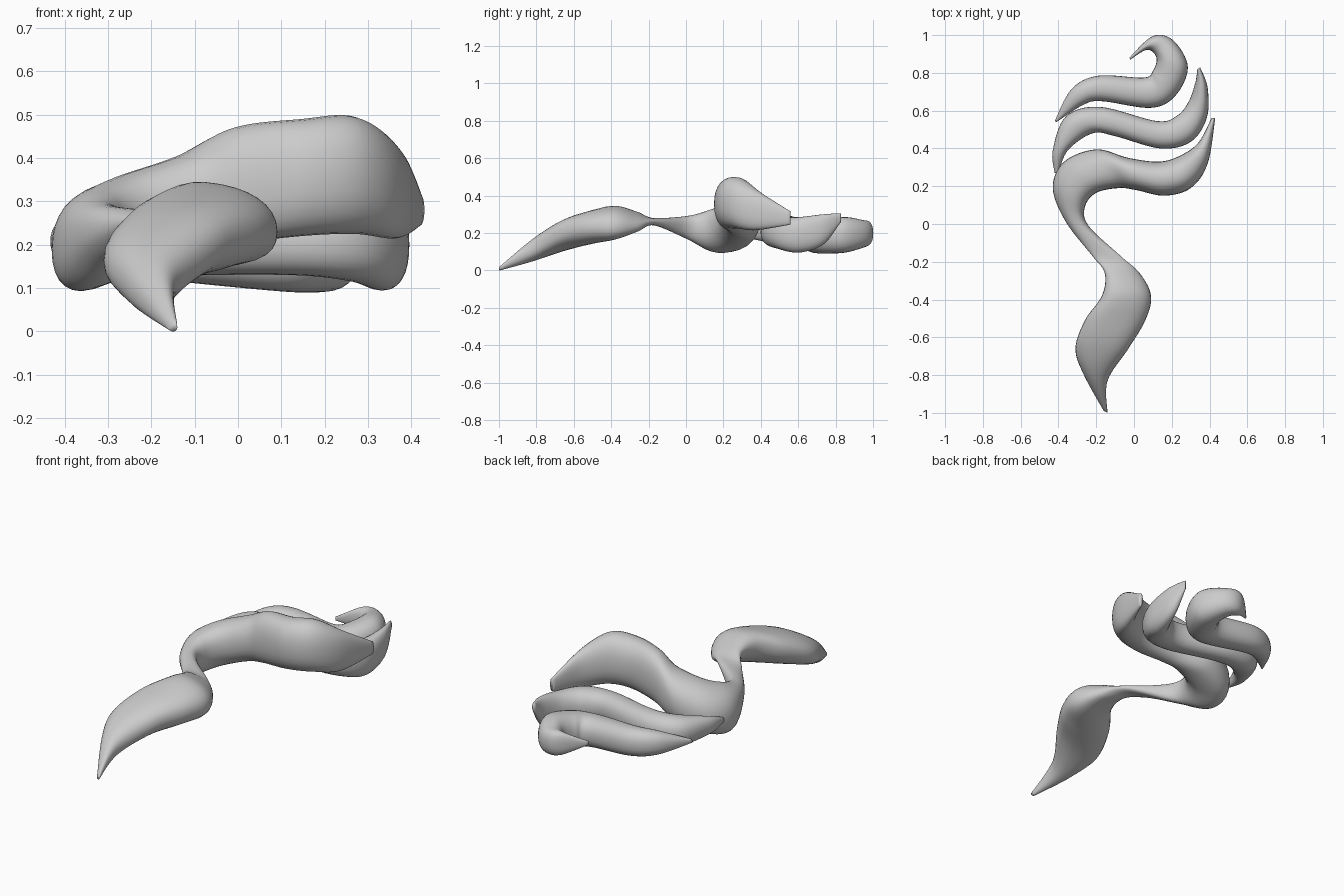
import bpy, bmesh, math
from mathutils import Vector

SEG = 28    # points around a section
STEPS = 8   # rings between stations


def spline(a, b, c, d, t):
    return [0.5 * (2 * q + (r - p) * t + (2 * p - 5 * q + 4 * r - s) * t * t
                   + (3 * q - p - 3 * r + s) * t ** 3)
            for p, q, r, s in zip(a, b, c, d)]


def rounded(v):
    return math.copysign(abs(v) ** 0.88, v)


def strand(name, stations):
    """Station: left edge x, y, right edge x, y, centre z, half height, optional tilt."""
    stations = [(list(s) + [0])[:7] for s in stations]
    n = len(stations)
    rows = []
    for i in range(n - 1):
        a, d = stations[max(i - 1, 0)], stations[min(i + 2, n - 1)]
        rows += [spline(a, stations[i], stations[i + 1], d, k / STEPS) for k in range(STEPS)]
    rows.append(stations[-1])
    bm = bmesh.new()
    rings = []
    for lx, ly, rx, ry, z, h, tilt in rows:
        left, right = Vector((lx, ly, z + tilt)), Vector((rx, ry, z - tilt))
        mid, half = (left + right) / 2, (right - left) / 2
        ring = []
        for k in range(SEG):
            ang = math.tau * k / SEG
            p = mid + half * rounded(math.cos(ang))
            p.z = max(0, p.z + rounded(math.sin(ang)) * max(h, 0.003))
            ring.append(bm.verts.new(p))
        rings.append(ring)
    for a, b in zip(rings, rings[1:]):
        for k in range(SEG):
            j = (k + 1) % SEG
            bm.faces.new((a[k], a[j], b[j], b[k]))
    bm.faces.new(rings[0])
    bm.faces.new(rings[-1])
    bmesh.ops.recalc_face_normals(bm, faces=bm.faces)
    mesh = bpy.data.meshes.new(name)
    bm.to_mesh(mesh)
    bm.free()
    for f in mesh.polygons:
        f.use_smooth = True
    ob = bpy.data.objects.new(name, mesh)
    bpy.context.collection.objects.link(ob)


# Long S-shaped body: tail, narrow neck, bend and raised front lock
strand("tail_and_front_lock", [
    (-.16, -.99, -.14, -1, .01, .01),
    (-.265, -.80, -.14, -.83, .11, .06),
    (-.31, -.66, -.03, -.66, .185, .08, -.02),
    (-.26, -.51, .06, -.51, .23, .09),
    (-.17, -.38, .09, -.38, .255, .085, .025),
    (-.155, -.26, .03, -.26, .26, .045, .025),
    (-.22, -.17, -.07, -.17, .26, .02),
    (-.36, .01, -.24, -.01, .23, .06),
    (-.43, .19, -.26, .09, .21, .11, -.02),
    (-.37, .33, -.20, .165, .235, .12, -.03),
    (-.20, .395, -.08, .19, .285, .12, -.02),
    (-.03, .35, .01, .18, .335, .135),
    (.13, .33, .16, .15, .355, .135),
    (.24, .36, .30, .19, .36, .135),
    (.34, .43, .39, .32, .32, .105),
    (.41, .56, .43, .56, .28, .035),
])

# Middle lock
strand("middle_lock", [
    (-.42, .27, -.40, .27, .20, .015),
    (-.43, .39, -.35, .39, .21, .05),
    (-.36, .57, -.22, .48, .21, .08),
    (-.18, .62, -.10, .465, .21, .08),
    (.12, .545, .14, .40, .205, .075),
    (.23, .575, .30, .435, .20, .085),
    (.29, .65, .385, .56, .19, .095),
    (.325, .75, .39, .72, .22, .08),
    (.335, .82, .35, .83, .28, .025),
])

# Back lock with curled tip
strand("back_curl", [
    (-.42, .545, -.41, .54, .19, .01),
    (-.33, .715, -.27, .63, .20, .06),
    (-.19, .785, -.17, .65, .195, .075),
    (.05, .775, .09, .615, .175, .08),
    (.10, .81, .22, .68, .18, .09),
    (.12, .87, .285, .83, .19, .095),
    (.10, .91, .21, .97, .195, .075),
    (.06, .92, .10, .995, .20, .06),
    (-.02, .87, -.025, .88, .20, .01),
])
